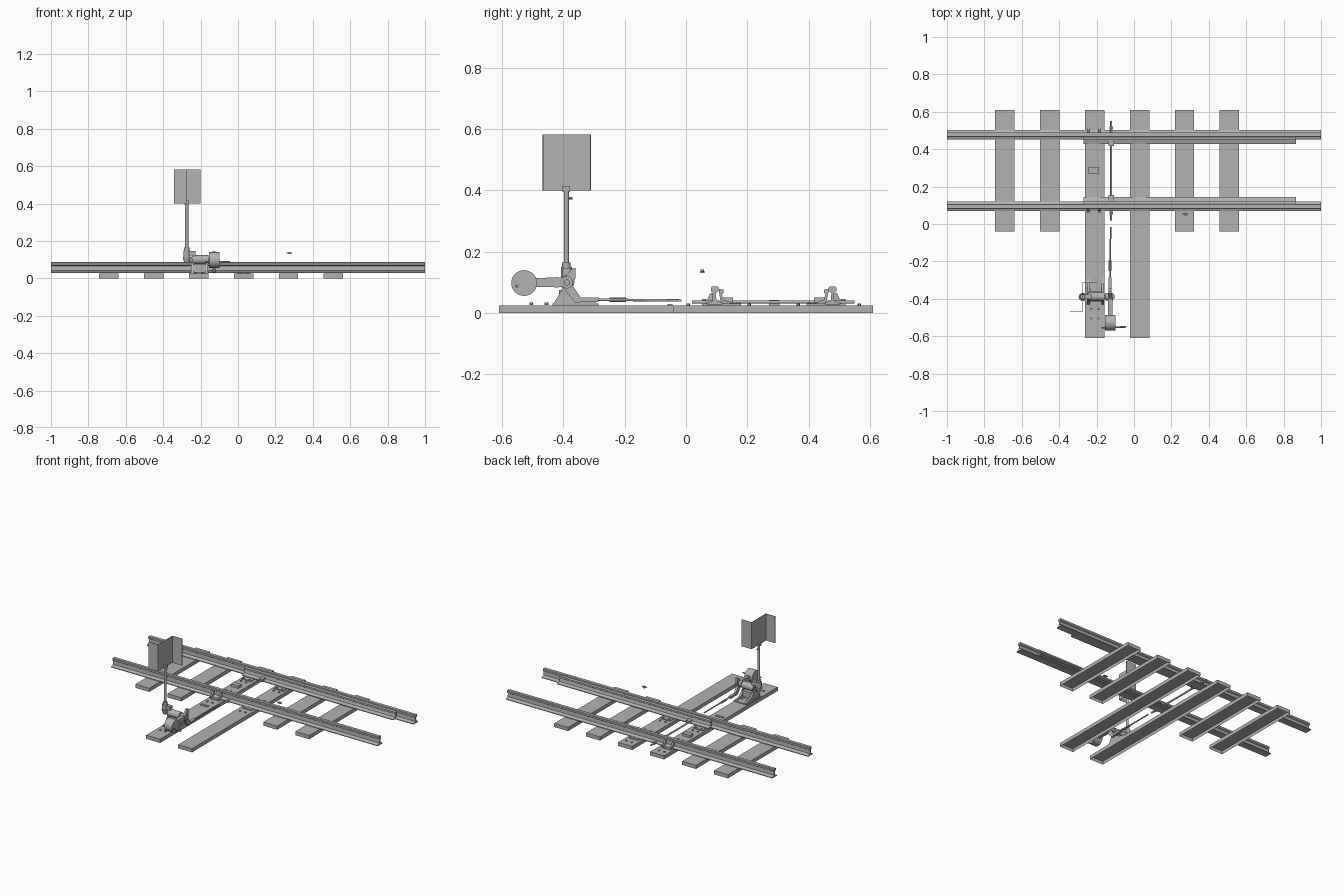
import bpy, bmesh, math
from mathutils import Vector

grey = bpy.data.materials.new("mid grey")
grey.diffuse_color = (0.45, 0.45, 0.45, 1)


def finish(name, bm, smooth=False):
    bmesh.ops.recalc_face_normals(bm, faces=bm.faces[:])
    me = bpy.data.meshes.new(name)
    bm.to_mesh(me)
    bm.free()
    ob = bpy.data.objects.new(name, me)
    bpy.context.collection.objects.link(ob)
    me.materials.append(grey)
    if smooth:
        bpy.ops.object.select_all(action='DESELECT')
        ob.select_set(True)
        bpy.context.view_layer.objects.active = ob
        bpy.ops.object.shade_smooth_by_angle(angle=math.radians(40))
    return ob


def box(name, x0, x1, y0, y1, z0, z1):
    bm = bmesh.new()
    bmesh.ops.create_cube(bm, size=1)
    for v in bm.verts:
        v.co = ((x0 + x1) / 2 + v.co.x * (x1 - x0),
                (y0 + y1) / 2 + v.co.y * (y1 - y0),
                (z0 + z1) / 2 + v.co.z * (z1 - z0))
    return finish(name, bm)


def rod(name, a, b, r, r2=None, n=16):
    a, b = Vector(a), Vector(b)
    bm = bmesh.new()
    bmesh.ops.create_cone(bm, cap_ends=True, segments=n, radius1=r,
                          radius2=r if r2 is None else r2, depth=(b - a).length)
    q = (b - a).to_track_quat('Z', 'Y')
    for v in bm.verts:
        v.co = q @ v.co + (a + b) / 2
    return finish(name, bm, n > 8)


def along_x(name, pts, x0, x1):
    """Extrude a (y, z) outline along x."""
    bm = bmesh.new()
    f = bm.faces.new([bm.verts.new((x0, y, z)) for y, z in pts])
    r = bmesh.ops.extrude_face_region(bm, geom=[f])
    for v in r['geom']:
        if isinstance(v, bmesh.types.BMVert):
            v.co.x = x1
    return finish(name, bm)


def bolt(x, y, z=0.025):
    rod("bolt", (x, y, z), (x, y, z + 0.008), 0.006, n=6)


# Sleepers: troughs open underneath
for i in range(6):
    x = -0.69 + 0.24 * i
    y0 = -0.61 if i in (2, 3) else -0.04
    ob = box("sleeper", x - 0.052, x + 0.052, y0, 0.61, 0, 0.025)
    bm = bmesh.new()
    bm.from_mesh(ob.data)
    bm.faces.ensure_lookup_table()
    low = [f for f in bm.faces if f.normal.z < -0.5]
    bmesh.ops.inset_region(bm, faces=low, thickness=0.004)
    for v in low[0].verts:
        v.co.z = 0.02
    bm.to_mesh(ob.data)
    bm.free()

# Rails, switch blades and chairs, mirrored about the track centre line
half = [(0.025, 0.028), (0.025, 0.033), (0.005, 0.041), (0.004, 0.066),
        (0.0125, 0.071), (0.0125, 0.083), (0.010, 0.086)]
rail = half + [(-y, z) for y, z in reversed(half)]
blade = [(0.026, 0.031), (0.051, 0.031), (0.051, 0.036), (0.028, 0.043), (0.023, 0.062),
         (0.028, 0.066), (0.028, 0.076), (0.014, 0.079), (0.014, 0.066), (0.018, 0.043)]
brace = [(-0.034, 0.03), (-0.034, 0.04), (-0.024, 0.045), (-0.014, 0.066),
         (-0.006, 0.066), (-0.006, 0.038), (-0.026, 0.034)]
for c, s, side in ((0.094, 1, "near"), (0.478, -1, "far")):
    place = lambda pts: [(c + s * y, z) for y, z in pts]
    along_x(side + "_rail", place(rail), -1, 1)
    ob = along_x(side + "_switch_blade", place(blade), -0.27, 0.865)
    for x in (-0.215, 0.03):
        a, b = sorted((c - s * 0.042, c + s * 0.085))
        box("slide_plate", x - 0.035, x + 0.035, a, b, 0.025, 0.031)
        for dx in (-0.02, 0.02):
            bolt(x + dx, c + s * 0.076, 0.027)
            bolt(x + dx, c + s * 0.112, 0.023)
            bolt(x + dx, c - s * 0.087, 0.023)
    for dx in (-0.245, -0.185):
        along_x("rail_brace", place(brace), dx - 0.006, dx + 0.006)
    # Blade lug on the tie rod
    a, b = sorted((c + s * 0.025, c + s * 0.06))
    box("blade_lug", -0.135, -0.108, a, b, 0.034, 0.05)
    rod("tie_rod_nut", (-0.122, c - s * 0.028, 0.036), (-0.122, c - s * 0.042, 0.036), 0.010, n=6)

# Boxes on the lever sleeper
box("sleeper_block", -0.243, -0.187, 0.27, 0.305, 0.025, 0.042)
box("sleeper_strip", -0.243, -0.187, -0.06, -0.044, 0.025, 0.03)

# Tie rod and pull rod
rod("tie_rod", (-0.122, 0.02, 0.036), (-0.122, 0.55, 0.036), 0.0055)
rod("pull_rod", (-0.128, -0.32, 0.044), (-0.125, -0.015, 0.041), 0.004)
rod("turnbuckle", (-0.128, -0.25, 0.043), (-0.128, -0.195, 0.043), 0.007, n=8)
box("rod_fork", -0.137, -0.119, -0.355, -0.285, 0.036, 0.05)

# Lever stand
box("stand_base", -0.258, -0.158, -0.435, -0.285, 0.025, 0.031)
stand = [(-0.432, 0.03), (-0.402, 0.082), (-0.402, 0.118), (-0.372, 0.118),
         (-0.368, 0.075), (-0.34, 0.045), (-0.29, 0.033), (-0.29, 0.03)]
for x in (-0.25, -0.175):
    along_x("stand_cheek", stand, x, x + 0.014)
box("stand_web", -0.24, -0.17, -0.415, -0.36, 0.03, 0.075)
rod("axle_housing", (-0.245, -0.388, 0.1), (-0.158, -0.388, 0.1), 0.024)
rod("axle", (-0.285, -0.388, 0.1), (-0.105, -0.388, 0.1), 0.010)
rod("axle_boss", (-0.152, -0.388, 0.1), (-0.112, -0.388, 0.1), 0.020)
for x in (-0.228, -0.19):
    for y in (-0.33, -0.355, -0.425, -0.455, -0.505):
        bolt(x, y, 0.027)

# Crank, weight arm, counterweight and handle
crank = [(-0.378, 0.03), (-0.37, 0.09), (-0.36, 0.11), (-0.36, 0.147), (-0.372, 0.147),
         (-0.406, 0.105), (-0.402, 0.085), (-0.352, 0.03)]
crank = [(-0.36, 0.147), (-0.372, 0.145), (-0.406, 0.105), (-0.402, 0.085),
         (-0.36, 0.032), (-0.342, 0.036), (-0.346, 0.055), (-0.37, 0.09), (-0.36, 0.115)]
along_x("crank", crank, -0.135, -0.12)
along_x("weight_arm", [(-0.388, 0.086), (-0.388, 0.114), (-0.42, 0.117), (-0.5, 0.113),
                       (-0.5, 0.086), (-0.42, 0.084)], -0.138, -0.116)
rod("counterweight", (-0.156, -0.528, 0.098), (-0.098, -0.528, 0.098), 0.042, n=32)
rod("lever_handle", (-0.175, -0.555, 0.088), (-0.042, -0.55, 0.088), 0.0045)

# Signal post with bearing and bracket
P = (-0.274, -0.39)
rod("signal_post", (*P, 0.09), (*P, 0.41), 0.0085)
rod("post_bearing", (*P, 0.115), (*P, 0.15), 0.018)
rod("post_collar", (*P, 0.15), (*P, 0.165), 0.014)
rod("bevel_gear", (*P, 0.085), (*P, 0.115), 0.014, 0.022)
box("post_bracket", -0.274, -0.228, -0.402, -0.376, 0.122, 0.146)
box("post_bracket_leg", -0.244, -0.228, -0.402, -0.376, 0.1, 0.146)
box("target_clamp", -0.286, -0.262, -0.402, -0.378, 0.395, 0.415)
rod("clamp_pin", (-0.274, -0.393, 0.375), (-0.274, -0.37, 0.375), 0.004, n=8)

# Z-folded signal target
bm = bmesh.new()
fold = [(-0.343, -0.466), (-0.274, -0.466), (-0.274, -0.312), (-0.2, -0.312)]
lo = [bm.verts.new((x, y, 0.4)) for x, y in fold]
hi = [bm.verts.new((x, y, 0.582)) for x, y in fold]
for i in range(3):
    bm.faces.new((lo[i], lo[i + 1], hi[i + 1], hi[i]))
target = finish("signal_target", bm)
m = target.modifiers.new("thickness", 'SOLIDIFY')
m.thickness = 0.003
m.offset = 0

# Loose bolt above the track
rod("loose_bolt_head", (0.275, 0.053, 0.13), (0.275, 0.053, 0.142), 0.008, 0.005)
box("loose_bolt_plate", 0.26, 0.29, 0.047, 0.06, 0.134, 0.138)
